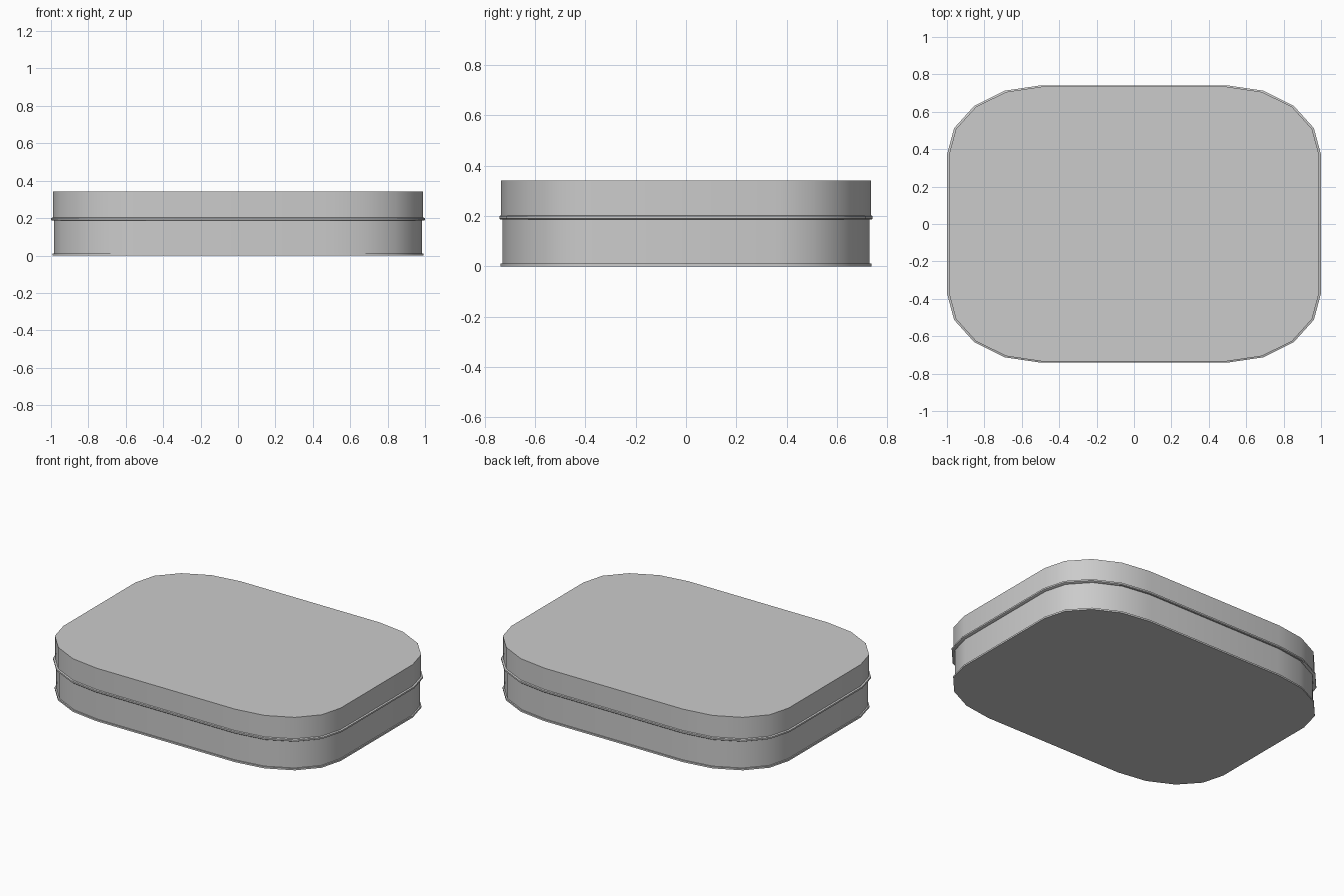
import bpy, bmesh, math

if "Cube" in bpy.data.objects:
    bpy.data.objects.remove(bpy.data.objects["Cube"])


def outline(hx, hy, seg=4):
    """Rounded rectangle with stretched corners, counter-clockwise."""
    cx, cy = hx * 0.5, hy * 0.5
    pts = []
    for q, (sx, sy) in enumerate([(1, 1), (-1, 1), (-1, -1), (1, -1)]):
        for i in range(seg + 1):
            a = math.pi / 2 * (q + i / seg)
            pts.append((sx * cx + cx * math.cos(a), sy * cy + cy * math.sin(a)))
    return pts


def loft(name, profile):
    """Stack outlines (half width, half depth, z) and cap both ends."""
    bm = bmesh.new()
    rings = [[bm.verts.new((x, y, z)) for x, y in outline(hx, hy)]
             for hx, hy, z in profile]
    n = len(rings[0])
    for a, b in zip(rings, rings[1:]):
        for i in range(n):
            j = (i + 1) % n
            bm.faces.new((a[i], a[j], b[j], b[i]))
    bm.faces.new(rings[0][::-1])
    bm.faces.new(rings[-1])
    me = bpy.data.meshes.new(name)
    bm.to_mesh(me)
    bm.free()
    ob = bpy.data.objects.new(name, me)
    bpy.context.collection.objects.link(ob)
    bpy.context.view_layer.objects.active = ob
    ob.select_set(True)
    bpy.ops.object.shade_smooth_by_angle(angle=math.radians(32))
    ob.select_set(False)
    return ob


# Tin body with a thin seam flange at the foot
loft("tin_body", [(0.991, 0.736, 0.0), (0.991, 0.736, 0.011),
                  (0.983, 0.729, 0.011), (0.983, 0.729, 0.195)])

# Lid with a rolled rim along its lower edge
loft("tin_lid", [(0.993, 0.737, 0.186), (1.0, 0.741, 0.190), (1.0, 0.741, 0.200),
                 (0.990, 0.734, 0.203), (0.990, 0.734, 0.341)])
